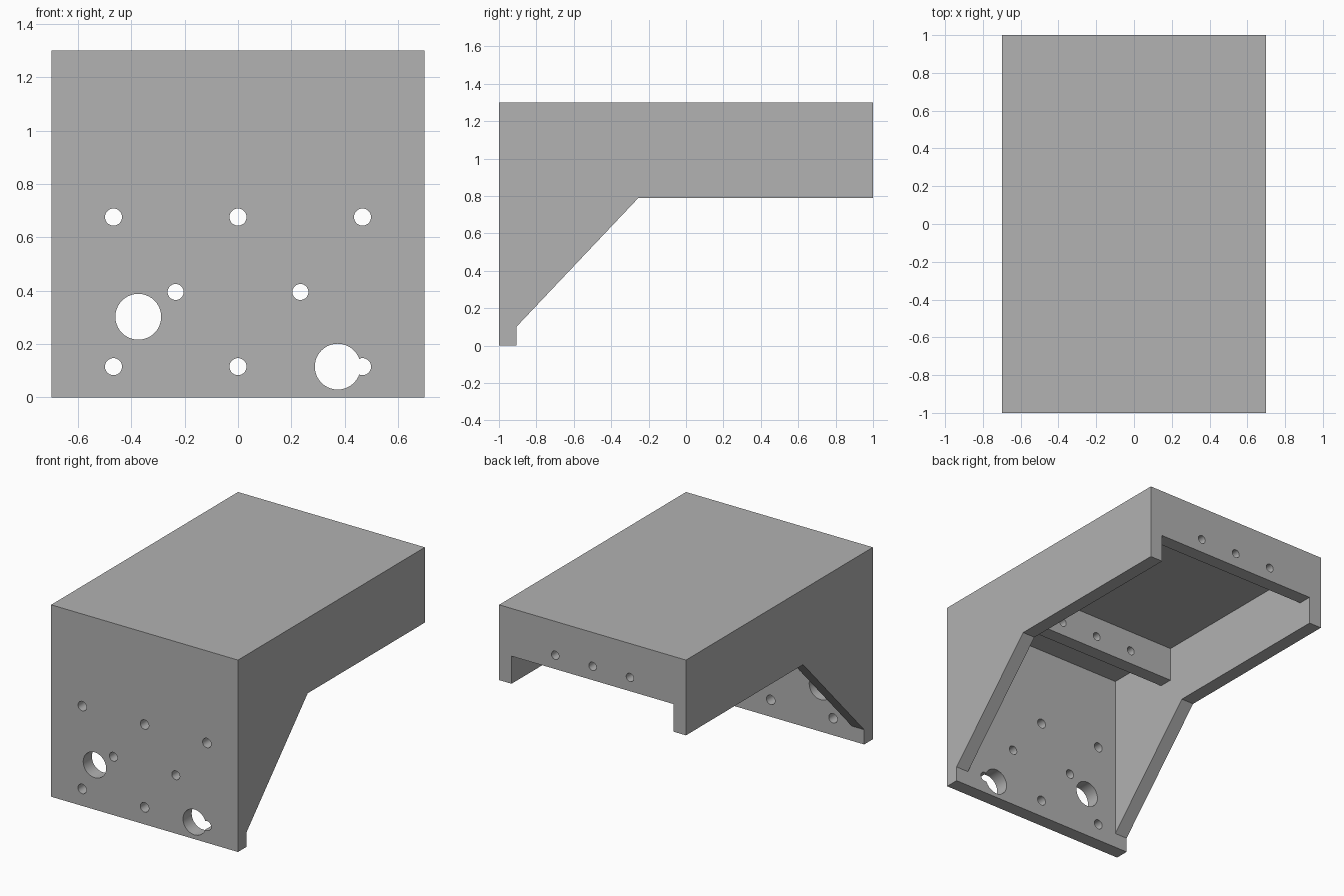
import bpy, bmesh, math
from mathutils import Matrix, Vector

if "Cube" in bpy.data.objects:
    bpy.data.objects.remove(bpy.data.objects["Cube"])

T = 0.093            # plate thickness
HALF_W = 0.70        # half width of the bracket

grey = bpy.data.materials.new("plain grey")
grey.diffuse_color = (0.445, 0.445, 0.445, 1)
grey.use_nodes = True
grey.node_tree.nodes["Principled BSDF"].inputs["Base Color"].default_value = grey.diffuse_color


def add_object(name, bm):
    bmesh.ops.recalc_face_normals(bm, faces=bm.faces)
    mesh = bpy.data.meshes.new(name)
    bm.to_mesh(mesh)
    bm.free()
    mesh.materials.append(grey)
    ob = bpy.data.objects.new(name, mesh)
    bpy.context.collection.objects.link(ob)
    return ob


def extrude_profile(name, points, half):
    """Side outline (y, z) extruded across x."""
    bm = bmesh.new()
    face = bm.faces.new([bm.verts.new((-half, y, z)) for y, z in points])
    res = bmesh.ops.extrude_face_region(bm, geom=[face])
    verts = [v for v in res["geom"] if isinstance(v, bmesh.types.BMVert)]
    bmesh.ops.translate(bm, verts=verts, vec=Vector((2 * half, 0, 0)))
    return add_object(name, bm)


def bore(name, x, z, r, y0, y1):
    """Cylinder along y, used to cut a hole."""
    bm = bmesh.new()
    place = Matrix.Translation((x, (y0 + y1) / 2, z)) @ Matrix.Rotation(math.pi / 2, 4, "X")
    bmesh.ops.create_cone(bm, cap_ends=True, segments=40, radius1=r, radius2=r,
                          depth=y1 - y0, matrix=place)
    return add_object(name, bm)


def cut(target, cutter):
    cutter.hide_render = True
    mod = target.modifiers.new("cut", "BOOLEAN")
    mod.operation = "DIFFERENCE"
    mod.solver = "EXACT"
    mod.object = cutter
    bpy.context.view_layer.objects.active = target
    bpy.ops.object.modifier_apply(modifier=mod.name)
    bpy.data.objects.remove(cutter)


# Outer body with the sloped gusset sides
bracket = extrude_profile("bracket", [
    (-1, 0), (-1 + T, 0), (-1 + T, 0.10), (-0.254, 0.79),
    (1, 0.79), (1, 1.30), (-1, 1.30)], HALF_W)

# Hollow underside, leaving the top, side walls, cross rib and rear lip
top, lip, rib = 1.30 - T, 0.977, -0.365
cut(bracket, extrude_profile("hollow", [
    (-1 + T, -0.1), (-1 + T, top), (rib - T, top), (rib - T, lip),
    (rib, lip), (rib, top), (1 - T, top), (1 - T, lip),
    (1.1, lip), (1.1, -0.1)], HALF_W - T))

# Front plate holes: x, z, radius
front_holes = [(x, z, 0.032) for z in (0.115, 0.676) for x in (-0.467, 0, 0.467)]
front_holes += [(x, 0.395, 0.030) for x in (-0.234, 0.234)]
front_holes += [(-0.374, 0.302, 0.086), (0.374, 0.115, 0.086)]
for x, z, r in front_holes:
    cut(bracket, bore("front_hole", x, z, r, -1.1, -0.85))

# Matching holes through the cross rib and rear lip
for x in (-0.28, 0, 0.28):
    cut(bracket, bore("rear_hole", x, 1.07, 0.028, rib - T - 0.05, 1.1))

bracket.select_set(True)
bpy.context.view_layer.objects.active = bracket
bpy.ops.object.shade_smooth_by_angle(angle=math.radians(30))
